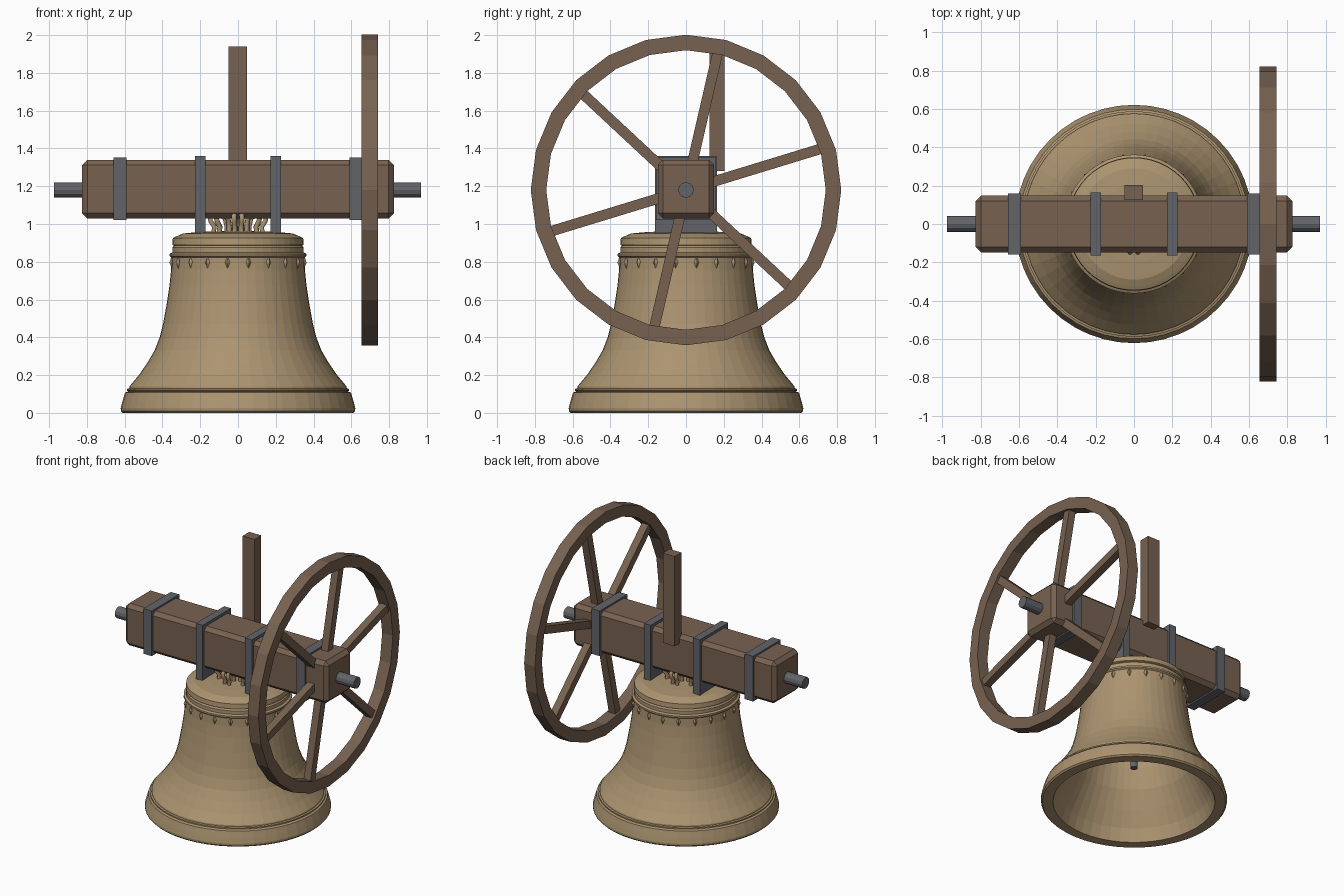
import bpy, bmesh, math
from mathutils import Matrix, Vector

if "Cube" in bpy.data.objects:
    bpy.data.objects.remove(bpy.data.objects["Cube"])


def material(name, rgb):
    m = bpy.data.materials.new(name)
    m.diffuse_color = (*rgb, 1)
    m.use_nodes = True
    m.node_tree.nodes["Principled BSDF"].inputs["Base Color"].default_value = m.diffuse_color
    return m


BRONZE = material("bronze", (0.41, 0.295, 0.162))
WOOD = material("brown wood", (0.185, 0.122, 0.082))
STEEL = material("grey steel", (0.122, 0.127, 0.14))


def finish(name, bm, mat):
    bmesh.ops.recalc_face_normals(bm, faces=bm.faces)
    me = bpy.data.meshes.new(name)
    bm.to_mesh(me)
    bm.free()
    me.materials.append(mat)
    ob = bpy.data.objects.new(name, me)
    bpy.context.collection.objects.link(ob)
    return ob


def box(name, lo, hi, mat, bevel=0):
    lo, hi = Vector(lo), Vector(hi)
    bm = bmesh.new()
    bmesh.ops.create_cube(bm, size=1, matrix=Matrix.Translation((lo + hi) / 2)
                          @ Matrix.Diagonal((*(hi - lo), 1)))
    ob = finish(name, bm, mat)
    if bevel:
        mod = ob.modifiers.new("chamfer", 'BEVEL')
        mod.width, mod.segments = bevel, 1
    return ob


def lathe(name, profile, steps, mat, matrix=Matrix(), closed=False):
    """Revolve (radius, height) points around z."""
    bm = bmesh.new()
    vs = [bm.verts.new((r, 0, z)) for r, z in profile]
    es = [bm.edges.new(p) for p in zip(vs, vs[1:])]
    if closed:
        es.append(bm.edges.new((vs[-1], vs[0])))
    bmesh.ops.spin(bm, geom=vs + es, axis=(0, 0, 1), cent=(0, 0, 0),
                   angle=2 * math.pi, steps=steps)
    bmesh.ops.remove_doubles(bm, verts=bm.verts, dist=0.0005)
    bmesh.ops.transform(bm, matrix=matrix, verts=bm.verts)
    return finish(name, bm, mat)


# Bell: outside from crown to lip, then the hollow inside
lathe("bell", [
    (0, 0.965), (0.2, 0.958), (0.29, 0.95), (0.325, 0.935), (0.345, 0.925),
    (0.348, 0.89), (0.338, 0.885), (0.348, 0.875), (0.348, 0.85), (0.362, 0.842),
    (0.362, 0.83), (0.352, 0.822), (0.354, 0.76), (0.362, 0.68), (0.377, 0.58),
    (0.397, 0.47), (0.415, 0.4), (0.442, 0.33), (0.48, 0.265), (0.525, 0.2),
    (0.575, 0.14), (0.576, 0.13), (0.588, 0.127), (0.588, 0.118), (0.58, 0.114),
    (0.598, 0.108), (0.612, 0.06), (0.621, 0.025), (0.62, 0.01), (0.61, 0),
    (0.54, 0), (0.51, 0.09), (0.45, 0.2), (0.39, 0.32), (0.35, 0.46),
    (0.32, 0.66), (0.305, 0.84), (0.2, 0.9), (0, 0.91)], 48, BRONZE)

# Ring of diamond studs below the shoulder
bm = bmesh.new()
for i in range(20):
    bmesh.ops.create_uvsphere(
        bm, u_segments=4, v_segments=2, radius=1,
        matrix=Matrix.Rotation(math.radians(9 + 18 * i), 4, 'Z')
        @ Matrix.Translation((0.355, 0, 0.797)) @ Matrix.Diagonal((0.013, 0.014, 0.033, 1)))
finish("diamond_studs", bm, BRONZE)

# Crown loops joining bell and beam
loops = bpy.data.curves.new("crown_loops", 'CURVE')
loops.dimensions = '3D'
loops.bevel_depth, loops.bevel_resolution = 0.014, 1
loops.materials.append(BRONZE)
for deg in (0, 180, 40, 140, 220, 320, 82, 98, 262, 278):
    a = math.radians(deg)
    s = loops.splines.new('POLY')
    path = [(0.13, 0.95), (0.125, 0.985), (0.145, 1.015), (0.15, 1.04),
            (0.13, 1.055), (0.1, 1.05), (0.07, 1.03), (0.06, 0.99), (0.06, 0.95)]
    s.points.add(len(path) - 1)
    for p, (r, z) in zip(s.points, path):
        p.co = (r * math.cos(a), r * math.sin(a), z, 1)
bpy.context.collection.objects.link(bpy.data.objects.new("crown_loops", loops))

# Clapper hanging inside the bell
lathe("clapper", [(0, 0.92), (0.02, 0.92), (0.02, 0.49), (0.05, 0.47), (0.068, 0.42),
                  (0.05, 0.37), (0.025, 0.35), (0.025, 0.26), (0, 0.26)], 12, STEEL)

# Headstock beam, axle and upright stay
box("beam", (-0.825, -0.148, 1.03), (0.825, 0.148, 1.34), WOOD, 0.027)
turn_x = Matrix.Translation((0, 0, 1.18)) @ Matrix.Rotation(math.pi / 2, 4, 'Y')
lathe("axle", [(0, -0.974), (0.041, -0.974), (0.041, 0.97), (0, 0.97)], 12, STEEL, turn_x)
box("stay", (-0.05, 0.125, 1.28), (0.047, 0.203, 1.94), WOOD)

# Steel straps around the beam
for side, s in (("left", -1), ("right", 1)):
    x = s * 0.624
    box("outer_strap_" + side, (x - 0.034, -0.16, 1.02), (x + 0.034, 0.16, 1.352), STEEL)
    x = s * 0.2
    box("inner_strap_" + side, (x - 0.028, -0.165, 0.95), (x + 0.028, 0.165, 1.36), STEEL)

# Rope wheel: rim and six spokes
lathe("wheel_rim", [(0.74, 0.655), (0.822, 0.655), (0.822, 0.742), (0.74, 0.742)],
      24, WOOD, turn_x, closed=True)
bm = bmesh.new()
for i in range(6):
    # positive angles run from +y towards +z
    bmesh.ops.create_cube(
        bm, size=1, matrix=Matrix.Translation((0.698, 0, 1.18))
        @ Matrix.Rotation(math.radians(17 + 60 * i), 4, 'X')
        @ Matrix.Translation((0, 0.435, 0)) @ Matrix.Diagonal((0.055, 0.63, 0.055, 1)))
finish("wheel_spokes", bm, WOOD)
